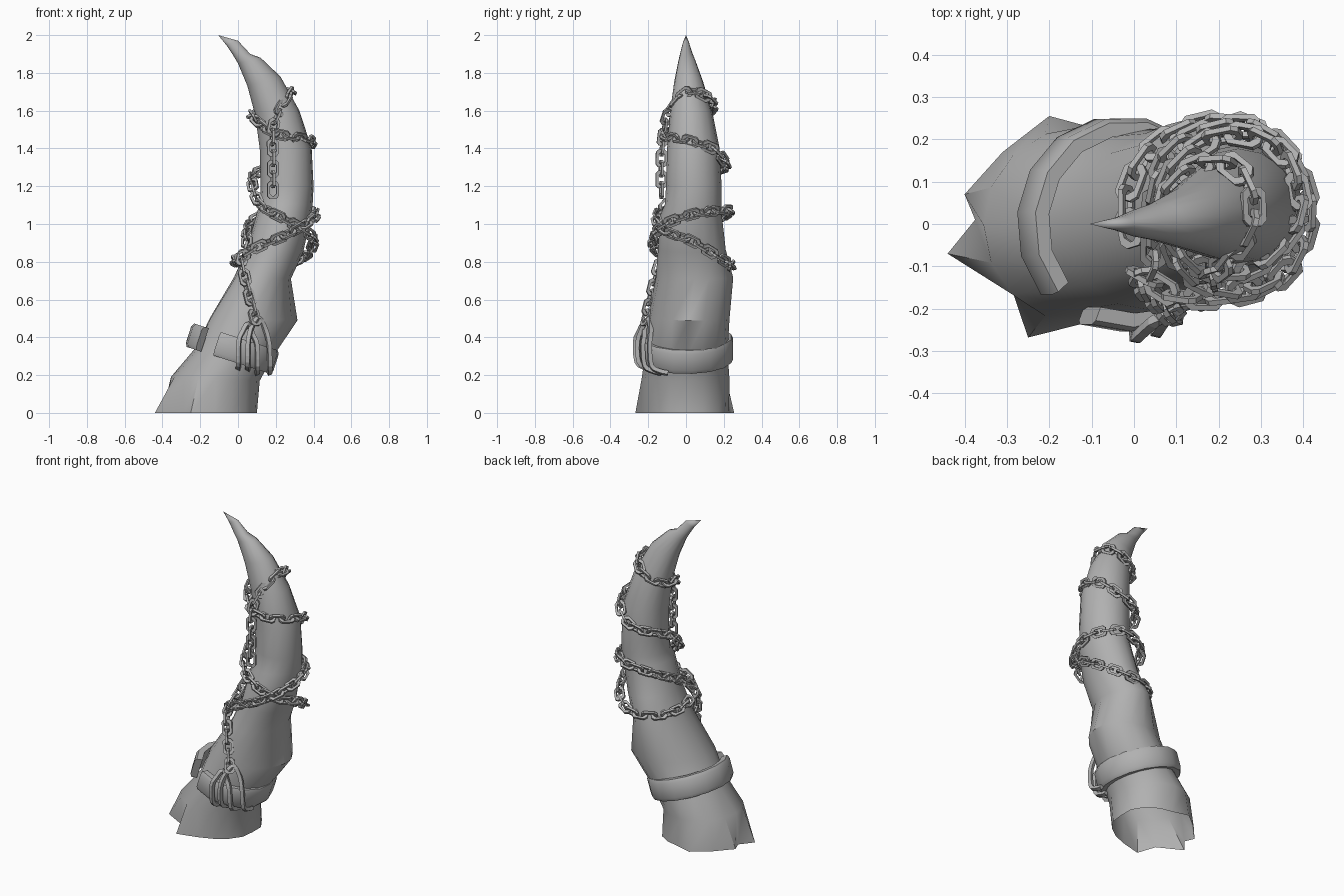
import bpy, bmesh, math
from mathutils import Vector, Matrix

cube = bpy.data.objects.get("Cube")
if cube:
    bpy.data.objects.remove(cube, do_unlink=True)

grey = bpy.data.materials.new("plain_grey")
grey.use_nodes = True
grey.diffuse_color = (0.44, 0.44, 0.44, 1)
grey.node_tree.nodes["Principled BSDF"].inputs["Base Color"].default_value = grey.diffuse_color


def finish(name, bm, smooth=None):
    bmesh.ops.recalc_face_normals(bm, faces=bm.faces)
    mesh = bpy.data.meshes.new(name)
    bm.to_mesh(mesh)
    bm.free()
    mesh.materials.append(grey)
    obj = bpy.data.objects.new(name, mesh)
    bpy.context.collection.objects.link(obj)
    if smooth:
        bpy.ops.object.select_all(action='DESELECT')
        obj.select_set(True)
        bpy.context.view_layer.objects.active = obj
        bpy.ops.object.shade_smooth_by_angle(angle=math.radians(smooth))


def bridge(bm, a, b):
    n = len(a)
    for i in range(n):
        j = (i + 1) % n
        bm.faces.new((a[i], a[j], b[j], b[i]))


def spline(points, steps=12):
    """Smooth path through the control points."""
    p = [Vector(q) for q in points]
    p = [2 * p[0] - p[1]] + p + [2 * p[-1] - p[-2]]
    out = []
    for a, b, c, d in zip(p, p[1:], p[2:], p[3:]):
        for k in range(steps):
            t = k / steps
            out.append(0.5 * (2 * b + (c - a) * t + (2 * a - 5 * b + 4 * c - d) * t * t
                              + (3 * b - a - 3 * c + d) * t ** 3))
    return out + [p[-2]]


# Torn lower rim of the horn, counter-clockwise from the left side
rim = [(.1, 0), (.1, .09), (.05, .17), (-.02, .21), (-.1, .228), (-.2, .255), (-.31, .17),
       (-.4, .07), (-.375, .01), (-.44, -.07), (-.29, -.15), (-.25, -.268), (-.12, -.235),
       (-.03, -.2), (.04, -.15), (.09, -.08)]
# Sections: left x, left z, right x, right z, front y, back y, skew
sections = [
    (-.355, .19, .115, .17, -.235, .23, 0),
    (-.22, .35, .18, .29, -.215, .22, -.03),
    (-.15, .5, .315, .49, -.205, .23, -.15),
    (-.02, .72, .28, .71, -.16, .25, -.05),
    (.05, .88, .345, .85, -.148, .21, 0),
    (.1, 1.06, .385, 1.03, -.137, .19, 0),
    (.117, 1.11, .395, 1.1, -.112, .188, 0),
    (.12, 1.22, .4, 1.2, -.105, .188, .05),
    (.115, 1.4, .39, 1.4, -.1, .178, .05),
    (.09, 1.58, .325, 1.6, -.085, .14, .05),
    (.05, 1.73, .225, 1.78, -.062, .09, 0),
    (.0, 1.85, .12, 1.88, -.04, .05, 0),
    (-.03, 1.9, .065, 1.9, -.032, .036, 0),
    (-.06, 1.945, .0, 1.97, -.017, .017, 0),
]
SIDES = len(rim)
bm = bmesh.new()
rings = [[bm.verts.new((x, y, 0)) for x, y in rim]]
for lx, lz, rx, rz, y0, y1, skew in sections:
    ring = []
    for i in range(SIDES):
        a = math.tau * i / SIDES
        s = math.sin(a)
        c = math.cos(a) - skew * s
        ring.append(bm.verts.new(((lx + rx + (rx - lx) * c) / 2,
                                  (y0 + y1 + (y1 - y0) * s) / 2,
                                  (lz + rz + (rz - lz) * c) / 2)))
    bridge(bm, rings[-1], ring)
    rings.append(ring)
tip = bm.verts.new((-.105, 0, 2))
for i in range(SIDES):
    bm.faces.new((rings[-1][i], rings[-1][(i + 1) % SIDES], tip))
finish("horn", bm, 40)

# Broken collar: thick band swept around a tilted arc, open at the front
bm = bmesh.new()
place = Matrix.Translation((-.03, 0, .34)) @ Matrix.Rotation(.31, 4, 'Y')
band = [(-.042, -.065), (-.008, -.065), (.002, -.045), (.002, .045), (-.008, .065), (-.042, .065)]
arcs = []
SEGS = 14
for i in range(SEGS + 1):
    a = math.radians(-111 + 332 * i / SEGS)
    arcs.append([bm.verts.new(place @ Vector(((.243 + o) * math.cos(a), (.252 + o) * math.sin(a), h)))
                 for o, h in band])
    if i:
        bridge(bm, arcs[-2], arcs[-1])
bm.faces.new(arcs[0])
bm.faces.new(arcs[-1])
finish("collar", bm, 40)


# Chain links: chamfered loops with a square section
def add_link(bm, matrix, half=.04, wide=.024, cut=.014, r=.0065):
    loop = [(half, wide - cut), (half - cut, wide), (cut - half, wide), (-half, wide - cut)]
    loop += [(-x, -y) for x, y in loop]
    sects = []
    for x, y in loop:
        p = Vector((x, y, 0))
        out = Vector((math.copysign(r, x), math.copysign(r, y), 0))
        up = Vector((0, 0, r))
        sects.append([bm.verts.new(matrix @ q)
                      for q in (p + out + up, p + out - up, p - out - up, p - out + up)])
    for i in range(len(sects)):
        bridge(bm, sects[i - 1], sects[i])


def chain(name, points, pitch=.056):
    bm = bmesh.new()
    path = spline(points)
    travelled, due, count = 0, 0, 0
    for a, b in zip(path, path[1:]):
        step = (b - a).length
        while due <= travelled + step:
            pos = a.lerp(b, (due - travelled) / step)
            t = (b - a).normalized()
            outward = Vector((pos.x - .23, pos.y - .03, 0))
            side = outward.cross(t).normalized()
            frame = Matrix((t, side, t.cross(side))).transposed().to_4x4()
            twist = Matrix.Rotation(.5 + (count % 2) * math.pi / 2, 4, 'X')
            add_link(bm, Matrix.Translation(pos) @ frame @ twist)
            due += pitch
            count += 1
        travelled += step
    finish(name, bm)


# Loose end, upper coils, crossing over the front, then down to the shackles
chain("upper_chain", [
    (.185, -.13, 1.18), (.185, -.13, 1.35), (.185, -.115, 1.5), (.22, -.085, 1.6),
    (.28, .01, 1.7), (.265, .1, 1.68), (.2, .145, 1.63), (.1, .1, 1.58),
    (.08, .0, 1.57), (.17, -.105, 1.49), (.29, -.095, 1.46), (.385, .02, 1.44),
    (.365, .14, 1.4), (.3, .198, 1.34), (.2, .205, 1.3), (.1, .13, 1.27),
    (.075, .03, 1.22), (.12, -.105, 1.1), (.24, -.155, 1.03), (.36, -.1, .96),
    (.4, .03, .91), (.355, .165, .83), (.22, .24, .78), (.06, .19, .78),
    (-.015, .07, .8), (.0, -.06, .82)])
chain("lower_chain", [
    (.025, -.125, .83), (.11, -.17, .88), (.25, -.165, .94), (.36, -.11, 1.0),
    (.41, .03, 1.05), (.36, .165, 1.07), (.25, .23, 1.07), (.1, .18, 1.03),
    (.05, .06, .97), (.045, -.08, .89), (.02, -.135, .8), (.035, -.16, .72),
    (.065, -.19, .6), (.09, -.215, .5)])

# Pair of arched shackles hooked under the collar front, following its curve
for name, left, right, top in (("outer_shackle", .055, .165, .5), ("inner_shackle", .005, .1, .47)):
    mid = (left + right) / 2
    half = [(left, -.17, .23), (left - .003, -.215, .24), (left - .003, -.26, .27),
            (left, -.268, .38), (left + .02, -.25, top - .04)]
    hook = half + [(mid, -.24, top)] + [(left + right - x, y, z - .02) for x, y, z in half[::-1]]
    hook = [(x, y + .55 * max(0, x - .03), z) for x, y, z in hook]
    bm = bmesh.new()
    path = spline(hook, 3)
    previous = None
    for i, p in enumerate(path):
        t = (path[min(i + 1, len(path) - 1)] - path[max(i - 1, 0)]).normalized()
        v = t.cross(Vector((mid, 0, .3)) - p).normalized() * .011
        u = v.cross(t)
        ring = [bm.verts.new(p + q) for q in (u + v, u - v, -u - v, v - u)]
        if previous:
            bridge(bm, previous, ring)
        else:
            bm.faces.new(ring)
        previous = ring
    bm.faces.new(previous)
    finish(name, bm)
